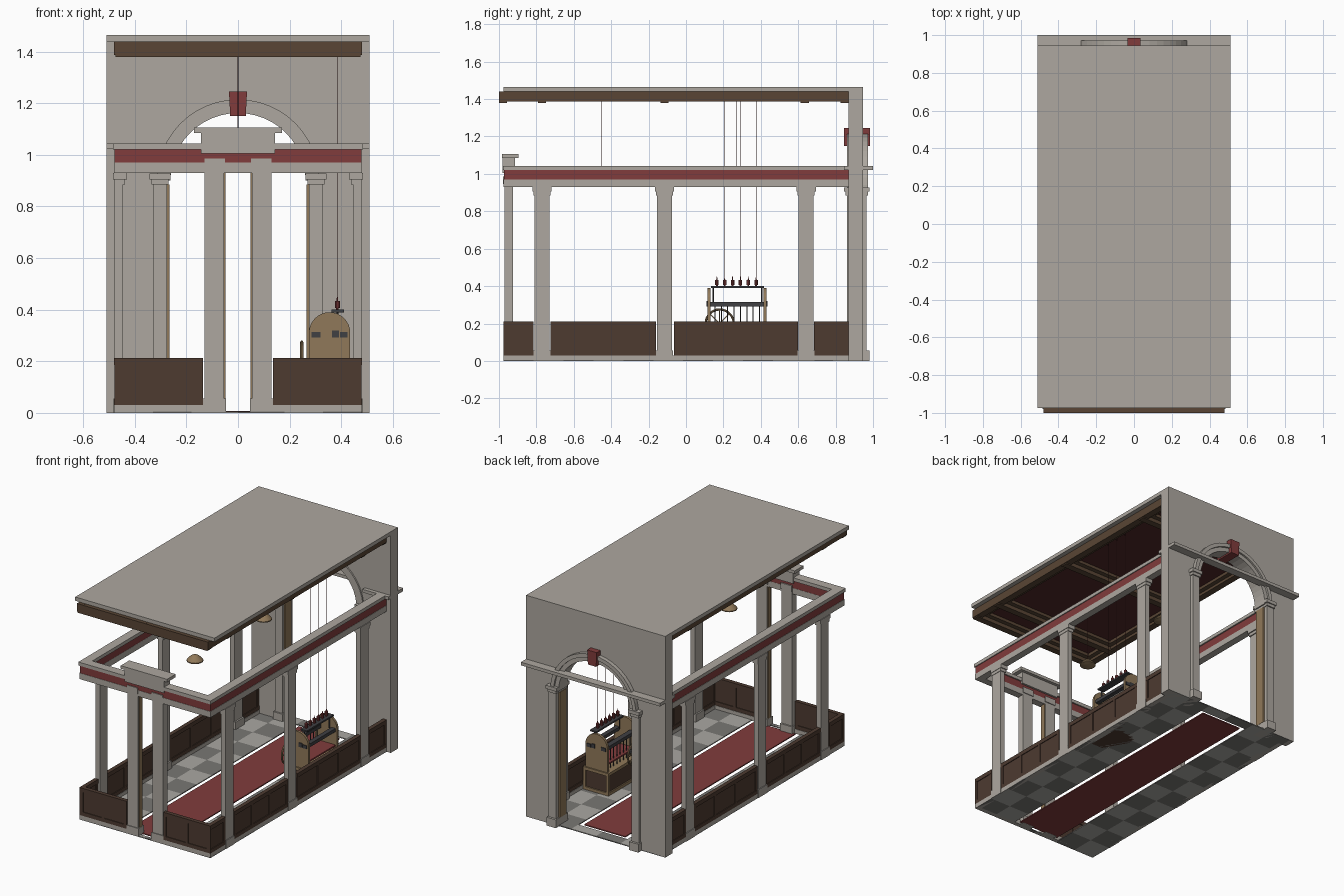
import bpy, bmesh
from math import pi, sin, cos
from mathutils import Vector

if "Cube" in bpy.data.objects:
    bpy.data.objects.remove(bpy.data.objects["Cube"])


def material(name, *rgb):
    m = bpy.data.materials.new(name)
    m.diffuse_color = (*rgb, 1)
    m.use_nodes = True
    m.node_tree.nodes["Principled BSDF"].inputs["Base Color"].default_value = m.diffuse_color
    return m


STONE = material("stone", .42, .39, .35)
PALE = material("pale_tile", .40, .39, .36)
DARK = material("dark_tile", .19, .185, .175)
RED = material("red", .22, .045, .045)
MAROON = material("maroon", .08, .02, .02)
WOOD = material("dark_wood", .075, .043, .03)
BEAM = material("beam_wood", .10, .06, .035)
TAN = material("tan_wood", .28, .19, .10)
IRON = material("iron", .05, .05, .055)


def finish(name, bm, mat, smooth=False):
    bmesh.ops.recalc_face_normals(bm, faces=bm.faces)
    me = bpy.data.meshes.new(name)
    bm.to_mesh(me)
    bm.free()
    me.materials.append(mat)
    ob = bpy.data.objects.new(name, me)
    bpy.context.collection.objects.link(ob)
    if smooth:
        ob.select_set(True)
        bpy.context.view_layer.objects.active = ob
        bpy.ops.object.shade_smooth_by_angle()
        ob.select_set(False)
    return ob


def boxes(name, mat, *specs):
    """Several boxes (x0, x1, y0, y1, z0, z1) in one object."""
    bm = bmesh.new()
    for x0, x1, y0, y1, z0, z1 in specs:
        vs = bmesh.ops.create_cube(bm, size=1)["verts"]
        for v in vs:
            v.co = ((x0 + x1) / 2 + v.co.x * (x1 - x0),
                    (y0 + y1) / 2 + v.co.y * (y1 - y0),
                    (z0 + z1) / 2 + v.co.z * (z1 - z0))
    return finish(name, bm, mat)


def prism(name, mat, pts, y0, y1):
    """Extrude an xz outline along y."""
    bm = bmesh.new()
    f = bm.faces.new([bm.verts.new((x, y0, z)) for x, z in pts])
    new = bmesh.ops.extrude_face_region(bm, geom=[f])["geom"]
    for v in new:
        if isinstance(v, bmesh.types.BMVert):
            v.co.y = y1
    return finish(name, bm, mat)


def lathe(name, mat, loc, prof, n=16):
    """Spin an (r, z) profile around z."""
    bm = bmesh.new()
    vs = [bm.verts.new((r, 0, z)) for r, z in prof]
    es = [bm.edges.new(p) for p in zip(vs, vs[1:])]
    bmesh.ops.spin(bm, geom=vs + es, axis=(0, 0, 1), cent=(0, 0, 0),
                   angle=2 * pi, steps=n)
    bmesh.ops.remove_doubles(bm, verts=bm.verts, dist=1e-5)
    finish(name, bm, mat, True).location = loc


def wire(name, x, y, z0, z1, r=.0015, mat=MAROON):
    lathe(name, mat, (x, y, 0), [(0, z0), (r, z0), (r, z1), (0, z1)], 6)


def arc(r, zc, n=24, flip=False):
    a = [pi * i / n for i in range(n + 1)]
    if flip:
        a.reverse()
    return [(r * cos(t), zc + r * sin(t)) for t in a]


def flip(b):
    return (-b[1], -b[0], *b[2:])


def both(name, mat, *specs):
    boxes(name, mat, *specs, *[flip(s) for s in specs])


# Floor: chequered tiles around a see-through slot, with a runner in it
tiles = {0: [], 1: []}
xs = [-.48, -.33, -.18, 0, .18, .33, .48]
ys = [-.975 + 1.92 * i / 12 for i in range(13)]
for i in range(6):
    for j in range(12):
        x0, x1, y0, y1 = xs[i], xs[i + 1], ys[j], ys[j + 1]
        if i in (2, 3):
            if j == 11:
                y0 = .87
            elif j:
                continue
            else:
                y1 = -.95
        tiles[(i + j) % 2].append((x0, x1, y0, y1, 0, .006))
boxes("pale_tiles", PALE, *tiles[0])
boxes("dark_tiles", DARK, *tiles[1])
boxes("runner_carpet", RED, (-.15, .15, -.93, .85, .001, .008))

# Low panelled walls on a stone kerb
both("kerb", STONE, (.45, .48, -.975, .87, 0, .03), (.135, .48, -.975, -.945, 0, .03))
runs = [(-.975, -.815), (-.725, -.16), (-.065, .6), (.685, .87)]
both("side_dado", WOOD, *[(.458, .475, a, b, .03, .21) for a, b in runs])
both("front_dado", WOOD, (.135, .475, -.97, -.953, .03, .21))
rails = []
for a, b in runs:
    n = max(1, round((b - a) / .2))
    for z0, z1 in ((.03, .055), (.185, .212)):
        rails.append((.453, .48, a, b, z0, z1))
    for k in range(n + 1):
        c = a + .01 + (b - a - .02) * k / n
        rails.append((.4535, .4795, c - .01, c + .01, .055, .185))
for z0, z1 in ((.03, .055), (.185, .212)):
    rails.append((.135, .48, -.975, -.948, z0, z1))
for c in (.145, .3075, .465):
    rails.append((c - .01, c + .01, -.9745, -.9485, .055, .185))
both("dado_rails", WOOD, *rails)

# Side columns with plinth and stepped capital
for y in (-.77, -.115, .642):
    both("side_column", STONE, (.445, .478, y - .041, y + .041, .055, .89),
         (.435, .483, y - .046, y + .046, 0, .055),
         (.438, .481, y - .046, y + .046, .885, .905),
         (.43, .484, y - .052, y + .052, .905, .93))

# Front columns flanking the entrance
both("front_column", STONE, (.054, .13, -.97, -.925, .055, .955),
     (.047, .135, -.975, -.915, 0, .055), (.05, .13, -.978, -.92, .945, .985))
both("front_jamb", TAN, (.048, .055, -.96, -.93, .055, .93))

# Entablature around three sides: stone, red frieze, cornice
def ring(name, mat, t, out, z0, z1):
    boxes(name, mat, (-out, out, -.495 - out, -.495 - out + t, z0, z1),
          *[(min(s * out, s * (out - t)), max(s * out, s * (out - t)),
             -.495 - out + t, .87, z0, z1) for s in (-1, 1)])


ring("architrave", STONE, .048, .48, .93, .97)
ring("red_frieze", RED, .045, .478, .97, 1.02)
ring("cornice", STONE, .06, .484, 1.02, 1.043)
boxes("entrance_pediment", STONE, (-.143, .143, -.981, -.915, 1.005, 1.085),
      (-.17, .17, -.985, -.895, 1.085, 1.105))

# Back wall with arched opening
R, ZC = .275, .90
prism("back_wall", STONE, [(.51, 0), (.51, 1.465), (-.51, 1.465), (-.51, 0), (-R, 0)]
      + arc(R, ZC, flip=True) + [(R, 0)], .87, .945)
for nm, a, b, y0, y1 in (("archivolt", .29, .315, .86, .972), ("inner_arch", .262, .29, .865, .96)):
    prism(nm, STONE, arc(b, ZC) + arc(a, ZC, flip=True), y0, y1)
both("arch_pilaster", STONE, (.275, .33, .86, .965, .055, .89),
     (.268, .337, .85, .98, 0, .055), (.27, .335, .852, .973, .885, .905),
     (.262, .342, .845, .98, .905, .928))
both("arch_jamb", TAN, (.266, .276, .872, .94, .055, .885))
prism("keystone", RED, [(-.03, 1.15), (.03, 1.15), (.035, 1.245), (-.035, 1.245)], .845, .984)
boxes("back_cornice", STONE, (-.51, .51, .945, 1, 1.022, 1.043))
both("inner_cornice", STONE, (.32, .51, .845, .87, 1.022, 1.043))

# Roof slab and coffered ceiling
boxes("roof_slab", STONE, (-.51, .51, -.975, .87, 1.44, 1.465))
cy = [-.978, -.77, -.115, .635, .848]
both("long_beams", BEAM, (.435, .48, -1, .87, 1.387, 1.44), (0, .025, -1, .87, 1.387, 1.44))
boxes("cross_beams", BEAM, *[(-.475, .475, y - .022, y + .022, 1.38, 1.4395) for y in cy])
trim, panels = [], []
for a, b in zip(cy, cy[1:]):
    a, b, x0, x1 = a + .022, b - .022, .025, .435
    panels.append((x0, x1, a, b, 1.425, 1.4395))
    trim += [(x0, x0 + .03, a, b, 1.405, 1.43), (x1 - .03, x1, a, b, 1.405, 1.43),
             (x0 + .03, x1 - .03, a, a + .03, 1.405, 1.43),
             (x0 + .03, x1 - .03, b - .03, b, 1.405, 1.43)]
both("coffer_panels", MAROON, *panels)
both("coffer_trim", BEAM, *trim)

# Hanging lamps
for y in (-.45, .268):
    wire("lamp_wire", 0, y, 1.01, 1.39)
    lathe("lamp_shade", TAN, (0, y, .975),
          [(0, .045), (.012, .043), (.03, .032), (.05, .01), (.05, .004), (.03, 0), (0, -.008)], 20)

# Spinning machine: cabinet, arched ends, rails and rods
X, Y0, Y1 = .355, .115, .43
boxes("machine_cabinet", WOOD, (.27, .44, Y0, Y1, 0, .14))
boxes("cabinet_trim", TAN, (.262, .448, Y0 - .008, Y1 + .008, .135, .155),
      (.262, .448, Y0 - .008, Y1 + .008, .006, .025),
      *[(x, x + .018, y, y + .018, .025, .135) for x in (.262, .43) for y in (Y0 - .008, Y1 - .01)])
end = [(X + x, z) for x, z in arc(.08, .31, 16)] + [(.275, .155), (.435, .155)]
for y in (Y0, Y1 - .016):
    prism("arched_end", TAN, end, y, y + .016)
boxes("end_plates", IRON, (.365, .392, Y0 - .005, Y0, .293, .32), (.365, .392, Y1, Y1 + .005, .293, .32))
boxes("machine_rails", IRON, (.285, .32, .11, .435, .292, .314), (.395, .425, .11, .435, .292, .314),
      (.362, .41, .135, .418, .39, .4))
boxes("red_cloth", RED, (.285, .425, Y0 + .016, Y1 - .016, .195, .205))
for k in range(8):
    wire("rod", .303, .155 + k * .034, .155, .295, .003, IRON)
for y in (.145, .405):
    wire("rail_post", .385, y, .31, .392, .004, IRON)

# Spools and their drive cords
for k in range(6):
    lathe("spool", RED, (.385, .165 + k * .042, .4),
          [(0, 0), (.005, 0), (.005, .006), (.01, .006), (.01, .033), (.003, .034), (.002, .05), (0, .05)], 10)
for y in (.207, .291, .375):
    wire("drive_cord", .385, y, .44, 1.43)

# Hand wheel with spokes
c = Vector((.247, .18, .2))
bpy.ops.mesh.primitive_torus_add(location=c, rotation=(0, pi / 2, 0), major_radius=.075,
                                 minor_radius=.006, major_segments=28, minor_segments=8)
wheel = bpy.context.object
wheel.name = "hand_wheel"
wheel.data.materials.append(TAN)
bpy.ops.object.shade_smooth_by_angle()
for k in range(4):
    spoke = boxes("wheel_spoke", TAN, (-.003, .003, -.003, .003, -.073, .073))
    spoke.location, spoke.rotation_euler = c, (k * pi / 4, 0, 0)
boxes("wheel_axle", IRON, (.24, .29, .172, .188, .192, .208))
